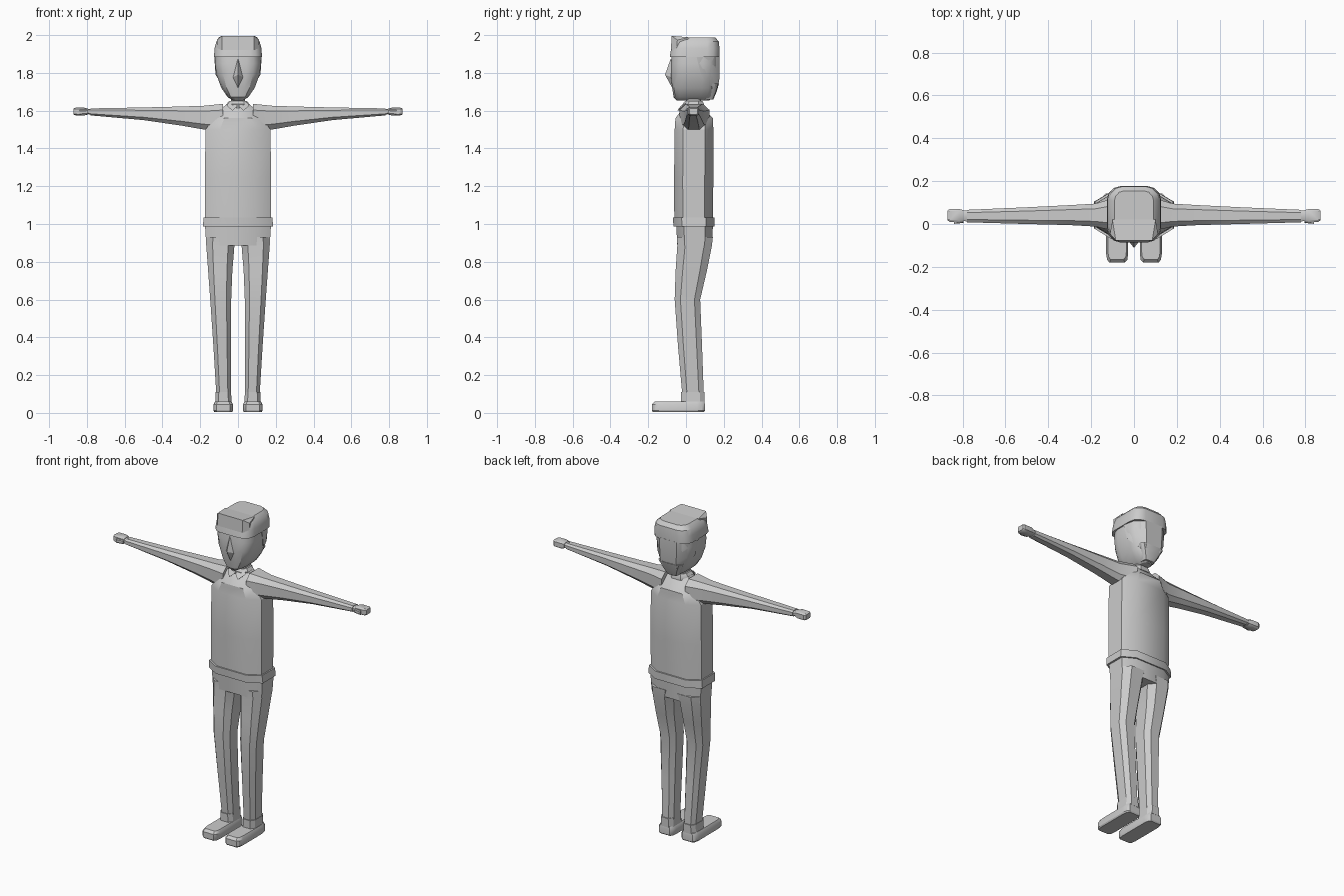
import bpy, bmesh, math


def section(a0, a1, b0, b1, c, k):
    """Rectangle with corners rounded by ratio c, using k segments each."""
    ca, cb, ha, hb = (a0 + a1) / 2, (b0 + b1) / 2, (a1 - a0) / 2, (b1 - b0) / 2
    pts = []
    for q, (sa, sb) in enumerate(((1, 1), (-1, 1), (-1, -1), (1, -1))):
        for i in range(k + 1):
            t = math.radians(90 * q + 90 * i / k)
            pts.append((ca + ha * (sa * (1 - c) + c * math.cos(t)),
                        cb + hb * (sb * (1 - c) + c * math.sin(t))))
    return pts


def finish(bm, name, mirror):
    bmesh.ops.recalc_face_normals(bm, faces=bm.faces[:])
    me = bpy.data.meshes.new(name)
    bm.to_mesh(me)
    bm.free()
    ob = bpy.data.objects.new(name, me)
    bpy.context.collection.objects.link(ob)
    bpy.context.view_layer.objects.active = ob
    bpy.ops.object.select_all(action='DESELECT')
    ob.select_set(True)
    bpy.ops.object.shade_smooth_by_angle(angle=math.radians(32))
    if mirror:
        ob.modifiers.new("Mirror", 'MIRROR')
    return ob


def loft(name, rings, axis='Z', c=0.4, k=1, mirror=False):
    """Skin rings of (position, a0, a1, b0, b1); Z: a=x b=y, X: a=y b=z."""
    bm = bmesh.new()
    loops = []
    for t, *box in rings:
        loops.append([bm.verts.new((a, b, t) if axis == 'Z' else (t, a, b))
                      for a, b in section(*box, c, k)])
    n = len(loops[0])
    for lo, hi in zip(loops, loops[1:]):
        for i in range(n):
            j = (i + 1) % n
            bm.faces.new((lo[i], lo[j], hi[j], hi[i]))
    bm.faces.new(loops[0])
    bm.faces.new(loops[-1])
    return finish(bm, name, mirror)


def hull(name, pts, mirror=False):
    bm = bmesh.new()
    bmesh.ops.convex_hull(bm, input=[bm.verts.new(p) for p in pts])
    return finish(bm, name, mirror)


# Shoes and ankle cuffs
loft("shoe", [(0.004, .03, .125, -.175, .095), (.012, .027, .13, -.18, .1),
              (.045, .027, .13, -.18, .1), (.06, .035, .122, -.165, .097)],
     c=.3, k=2, mirror=True)
loft("ankle_cuff", [(.055, .033, .12, -.026, .099), (.11, .037, .118, -.026, .099)],
     mirror=True)

# Trousers
loft("trouser_leg", [(.1, .036, .115, -.02, .094), (.35, .037, .13, -.042, .085),
                     (.6, .036, .147, -.06, .075), (.75, .03, .158, -.055, .11),
                     (.885, .019, .168, -.046, .137), (.93, .005, .17, -.047, .142)],
     c=.45, mirror=True)
loft("hips", [(.885, -.168, .168, -.046, .137), (1.0, -.175, .175, -.052, .143)], c=.42)

# Sweater with hem band
loft("hem_band", [(.987, -.186, .186, -.066, .15), (1.035, -.182, .182, -.07, .151)], c=.42)
loft("torso", [(1.02, -.174, .174, -.062, .142), (1.25, -.175, .175, -.063, .145),
               (1.5, -.172, .172, -.06, .145), (1.56, -.13, .13, -.056, .142),
               (1.605, -.095, .095, -.022, .1), (1.638, -.055, .055, 0, .08)], c=.44)

# Sleeves, wrists and hands
loft("sleeve", [(.08, -.035, .125, 1.49, 1.636), (.18, -.012, .095, 1.5, 1.626),
                (.3, -.005, .088, 1.521, 1.622), (.5, 0, .078, 1.55, 1.617),
                (.78, .008, .066, 1.575, 1.612)], axis='X', c=.45, mirror=True)
loft("wrist", [(.77, .012, .062, 1.58, 1.608), (.81, .014, .062, 1.582, 1.608)],
     axis='X', mirror=True)
loft("hand", [(.795, .014, .064, 1.58, 1.611), (.815, .008, .07, 1.574, 1.616),
              (.86, .01, .07, 1.575, 1.616), (.871, .018, .062, 1.58, 1.612)],
     axis='X', c=.3, mirror=True)
loft("thumb", [(.795, .005, .025, 1.58, 1.605), (.84, .001, .02, 1.578, 1.603)],
     axis='X', mirror=True)

# Neck and collar
loft("neck", [(1.6, -.038, .038, 0, .08), (1.69, -.038, .038, 0, .08)], k=2)
loft("collar", [(1.615, -.062, .062, -.015, .098), (1.635, -.06, .06, -.018, .096),
                (1.65, -.048, .048, -.006, .088)], c=.5)
hull("collar_flap", [(.004, -.03, 1.622), (.03, -.046, 1.6), (.06, -.012, 1.628),
                     (.048, 0, 1.645), (.004, -.018, 1.632), (.03, -.02, 1.6)], mirror=True)

# Head and nose
loft("head", [(1.655, -.028, .028, -.05, .125), (1.672, -.055, .055, -.066, .145),
              (1.72, -.088, .088, -.073, .155), (1.79, -.114, .114, -.08, .165),
              (1.85, -.122, .122, -.08, .168), (1.93, -.115, .115, -.07, .168)],
     c=.62, k=3)
hull("nose", [(0, -.081, 1.875), (0, -.111, 1.79), (-.03, -.074, 1.775),
              (.03, -.074, 1.775), (0, -.07, 1.715), (0, -.04, 1.8)])

# Hair: crown, raised fringe and back
loft("hair_crown", [(1.885, -.127, .127, -.086, .176), (1.93, -.124, .124, -.078, .177),
                    (1.965, -.115, .115, -.07, .174), (1.988, -.092, .092, -.045, .155)],
     c=.5, k=3)
hull("hair_fringe", [p for x, s in ((.085, 0), (-.085, 0), (.112, 1), (-.112, 1)) for p in
                     ((x, -.08 + .03 * s, 1.92), (x, -.076 + .03 * s, 1.996 - .022 * s),
                      (x * .9, .02, 1.988))])
hull("hair_back_upper", [p for s in (-1, 1) for p in
                         ((s * .126, .055, 1.89), (s * .119, .08, 1.79), (s * .082, .125, 1.735),
                          (s * .112, .13, 1.89), (s * .098, .142, 1.79), (s * .06, .177, 1.89),
                          (s * .055, .176, 1.76), (s * .05, .166, 1.72))])
loft("hair_back_lower", [(1.66, -.035, .035, .09, .145), (1.7, -.055, .055, .1, .162),
                         (1.745, -.08, .08, .1, .175)], c=.5, k=2)
